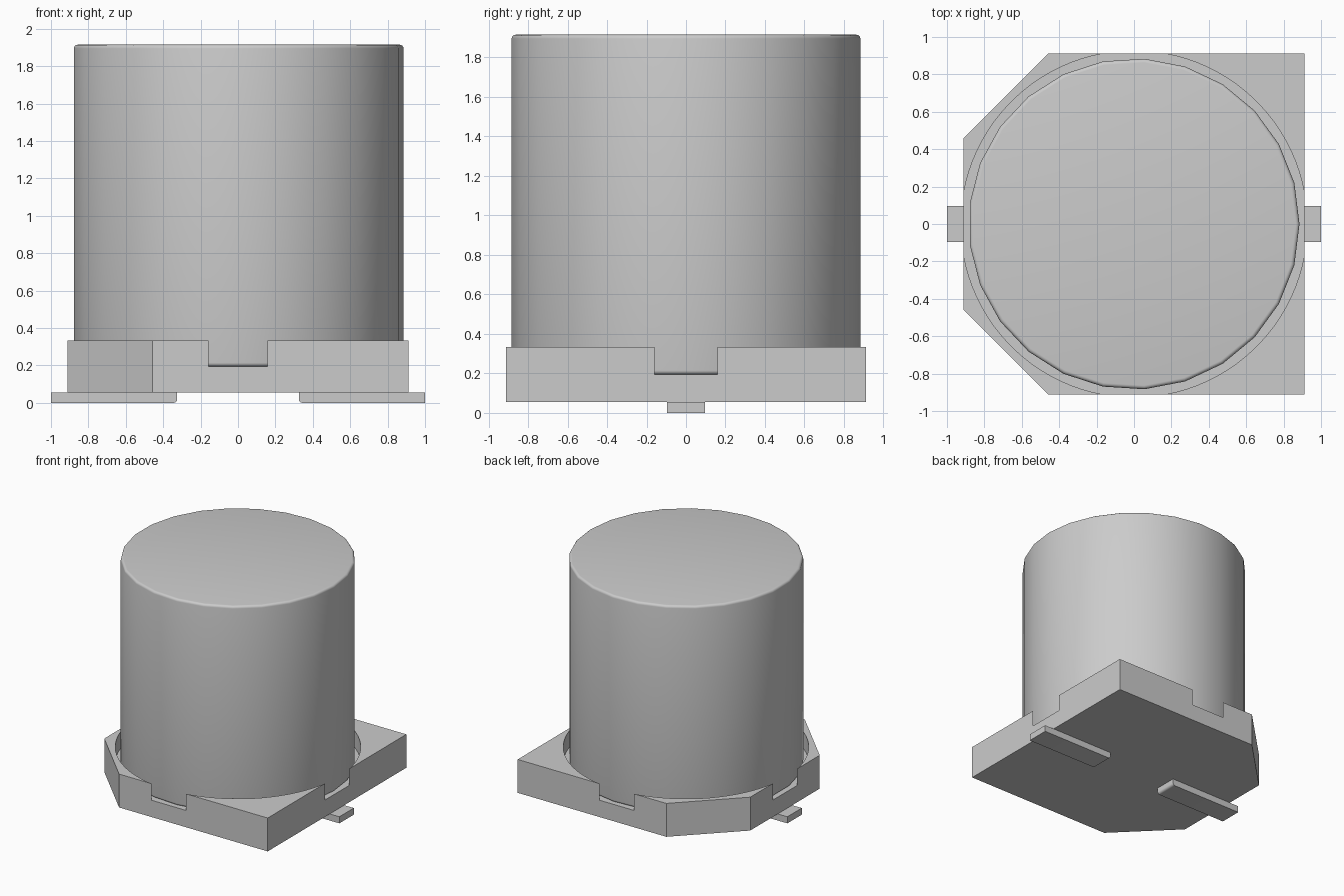
import bpy, bmesh
from math import cos, sin, pi, radians

cube = bpy.data.objects.get("Cube")
if cube:
    bpy.data.objects.remove(cube, do_unlink=True)

grey = bpy.data.materials.new("plain_grey")
grey.use_nodes = True
grey.diffuse_color = (0.6, 0.6, 0.6, 1)
grey.node_tree.nodes["Principled BSDF"].inputs["Base Color"].default_value = (0.6, 0.6, 0.6, 1)


def make_object(name, bm):
    bmesh.ops.recalc_face_normals(bm, faces=bm.faces)
    mesh = bpy.data.meshes.new(name)
    bm.to_mesh(mesh)
    bm.free()
    mesh.materials.append(grey)
    obj = bpy.data.objects.new(name, mesh)
    bpy.context.collection.objects.link(obj)
    return obj


def prism(outline, low, high):
    """Closed solid: an outline in x and y raised from low to high."""
    bm = bmesh.new()
    face = bm.faces.new([bm.verts.new((x, y, low)) for x, y in outline])
    raised = bmesh.ops.extrude_face_region(bm, geom=[face])["geom"]
    verts = [v for v in raised if isinstance(v, bmesh.types.BMVert)]
    bmesh.ops.translate(bm, verts=verts, vec=(0, 0, high - low))
    return bm


def circle(radius, sides):
    return [(radius * cos(2 * pi * i / sides), radius * sin(2 * pi * i / sides))
            for i in range(sides)]


def smooth(obj, degrees):
    bpy.ops.object.select_all(action='DESELECT')
    obj.select_set(True)
    bpy.context.view_layer.objects.active = obj
    bpy.ops.object.shade_smooth_by_angle(angle=radians(degrees))


BASE_LOW, BASE_HIGH, FLOOR = 0.055, 0.333, 0.195
HALF, CUT = 0.912, 0.457

# Square base with two cut corners
outline = [(HALF, -HALF), (HALF, HALF), (-CUT, HALF),
           (-HALF, CUT), (-HALF, -CUT), (-CUT, -HALF)]
base = make_object("base", prism(outline, BASE_LOW, BASE_HIGH))

# Round socket, slightly wider than the base so it opens a notch in each side
cutter = make_object("socket_cutter", prism(circle(0.926, 100), FLOOR, 0.6))
cutter.hide_render = True
socket = base.modifiers.new("socket", 'BOOLEAN')
socket.operation = 'DIFFERENCE'
socket.solver = 'EXACT'
socket.object = cutter
bpy.context.view_layer.objects.active = base
bpy.ops.object.modifier_apply(modifier="socket")
bpy.data.objects.remove(cutter, do_unlink=True)
smooth(base, 20)

# Can with rounded rims
bm = prism(circle(0.885, 25), FLOOR, 1.915)
rims = [e for e in bm.edges if abs(e.verts[0].co.z - e.verts[1].co.z) < 0.01]
bmesh.ops.bevel(bm, geom=rims, offset=0.02, segments=4, profile=0.5, affect='EDGES')
smooth(make_object("can", bm), 40)

# Flat leads with a rounded inner lower edge
for name, side in (("left_lead", 1), ("right_lead", -1)):
    bar = [(side * x, y) for x, y in
           ((0.325, -0.095), (1, -0.095), (1, 0.095), (0.325, 0.095))]
    bm = prism(bar, 0, BASE_LOW)
    edge = [e for e in bm.edges
            if all(abs(v.co.x) < 0.5 and v.co.z < 0.01 for v in e.verts)]
    bmesh.ops.bevel(bm, geom=edge, offset=0.02, segments=4, profile=0.5, affect='EDGES')
    smooth(make_object(name, bm), 30)
